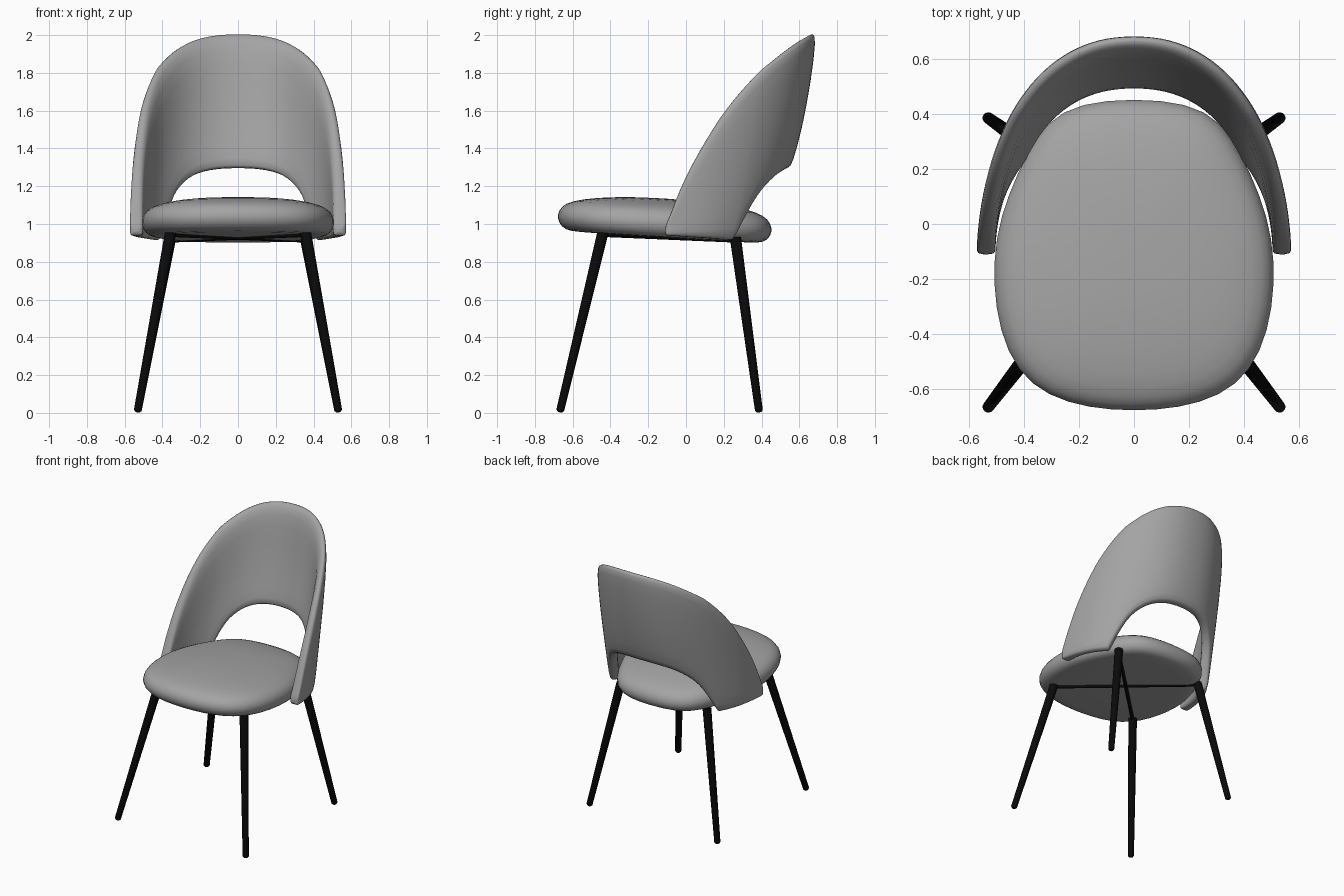
import bpy, bmesh, math
from mathutils import Vector

if "Cube" in bpy.data.objects:
    bpy.data.objects.remove(bpy.data.objects["Cube"])


def material(name, rgb):
    m = bpy.data.materials.new(name)
    m.diffuse_color = (*rgb, 1)
    m.use_nodes = True
    m.node_tree.nodes["Principled BSDF"].inputs["Base Color"].default_value = m.diffuse_color
    return m


FABRIC = material("grey fabric", (0.37, 0.37, 0.37))
METAL = material("black metal", (0.003, 0.003, 0.003))


def loft(name, rings, mat, subdiv=0):
    """Skin a list of closed rings and cap both ends."""
    bm = bmesh.new()
    vs = [[bm.verts.new(p) for p in r] for r in rings]
    n = len(vs[0])
    for a, b in zip(vs, vs[1:]):
        for i in range(n):
            j = (i + 1) % n
            bm.faces.new((a[i], a[j], b[j], b[i]))
    bm.faces.new(vs[0])
    bm.faces.new(vs[-1])
    bmesh.ops.recalc_face_normals(bm, faces=bm.faces)
    me = bpy.data.meshes.new(name)
    bm.to_mesh(me)
    bm.free()
    me.materials.append(mat)
    ob = bpy.data.objects.new(name, me)
    bpy.context.collection.objects.link(ob)
    bpy.ops.object.select_all(action='DESELECT')
    ob.select_set(True)
    bpy.context.view_layer.objects.active = ob
    if subdiv:
        me.polygons.foreach_set("use_smooth", [True] * len(me.polygons))
        mod = ob.modifiers.new("smooth", 'SUBSURF')
        mod.levels = mod.render_levels = subdiv
    else:
        bpy.ops.object.shade_smooth_by_angle(angle=math.radians(50))
    return ob


def rod(name, a, b, profile, sides=16):
    """Round bar from a to b; profile = (distance along, radius)."""
    a, b = Vector(a), Vector(b)
    q = (b - a).to_track_quat('Z', 'Y')
    ang = [2 * math.pi * i / sides for i in range(sides)]
    rings = [[a + q @ Vector((r * math.cos(t), r * math.sin(t), d)) for t in ang]
             for d, r in profile]
    return loft(name, rings, METAL)


def interp(table, x):
    for (x0, y0), (x1, y1) in zip(table, table[1:]):
        if x <= x1:
            return y0 + (y1 - y0) * (x - x0) / (x1 - x0)
    return table[-1][1]


# Seat cushion: egg-shaped outline swept through a pillow profile, tilted back
half = [(0, -.68), (.165, -.669), (.315, -.625), (.425, -.535), (.488, -.39), (.512, -.22),
        (.503, -.05), (.46, .1), (.392, .25), (.315, .375), (.195, .44), (0, .456)]
outline = half + [(-x, y) for x, y in reversed(half[1:-1])]
pillow = [(.3, -.068), (.7, -.068), (.89, -.067), (.965, -.05), (1.012, -.005),
          (.995, .042), (.935, .08), (.78, .108), (.5, .129), (.2, .138)]
CY = -.11
rings = []
for s, dz in pillow:
    ring = []
    for x, y in outline:
        yy = CY + (y - CY) * s
        ring.append((x * s, yy, .99 - .0625 * yy + dz))
    rings.append(ring)
loft("seat", rings, FABRIC, 1)

# Wrap-around backrest: half-superellipse plan that leans back with height
Y0, POWER = -.113, 2 / 2.2
back_y = [(.9, .445), (1.1, .5), (1.3, .56), (1.5, .615), (1.65, .648), (1.85, .677), (2.1, .702)]
# rim heights by depth fraction (0 at the front edge, 1 at the back)
top_z = [(0, .985), (.05, 1.04), (.157, 1.23), (.296, 1.41), (.42, 1.575), (.544, 1.705),
         (.684, 1.825), (.85, 1.93), (.936, 1.978), (.985, 2.0), (1, 2.006)]
low_z = [(0, .94), (.48, .922), (.667, .912), (.72, 1.02), (.795, 1.15), (.872, 1.225),
         (.94, 1.27), (.985, 1.29), (1, 1.295)]
# (height fraction, inset from the outer surface)
section = [(.03, 0), (.3, 0), (.65, 0), (.965, 0), (1, .014), (1, .034), (.925, .064),
           (.65, .068), (.3, .068), (.04, .068), (0, .055), (0, .012)]
angles = [0, .04] + [math.pi * i / 32 for i in range(1, 17)] + [.665, .72]
angles = sorted(angles)
angles += [math.pi - t for t in reversed(angles[:-1])]
rings = []
for t in angles:
    c, d = math.cos(t), max(0, math.sin(t)) ** POWER
    c = math.copysign(abs(c) ** POWER, c)
    lo, hi = interp(low_z, d), interp(top_z, d)
    ring = []
    for v, inset in section:
        z = lo + (hi - lo) * v
        b = interp(back_y, z) - Y0 - inset * 1.15
        ring.append(((.572 - inset) * c, Y0 + b * d, z))
    rings.append(ring)
loft("backrest", rings, FABRIC, 1)

# Splayed tapered legs with rounded feet
tops = {}
for side, sx in (("left", -1), ("right", 1)):
    for end, foot_y, top_y, top in (("front", -.668, -.44, .955), ("back", .387, .262, .925)):
        a = (sx * .532, foot_y, .005)
        b = (sx * .357, top_y, top)
        length = (Vector(b) - Vector(a)).length
        rod(f"{end}_{side}_leg", a, b, [(0, .013), (.01, .021), (length, .03)])
        tops[end, side] = (sx * .357, top_y, top - .012)

# Crossed braces under the seat
for side, other in (("left", "right"), ("right", "left")):
    a, b = tops["front", side], tops["back", other]
    length = (Vector(a) - Vector(b)).length
    rod(f"brace_{side}", a, b, [(0, .012), (length, .012)], 10)
